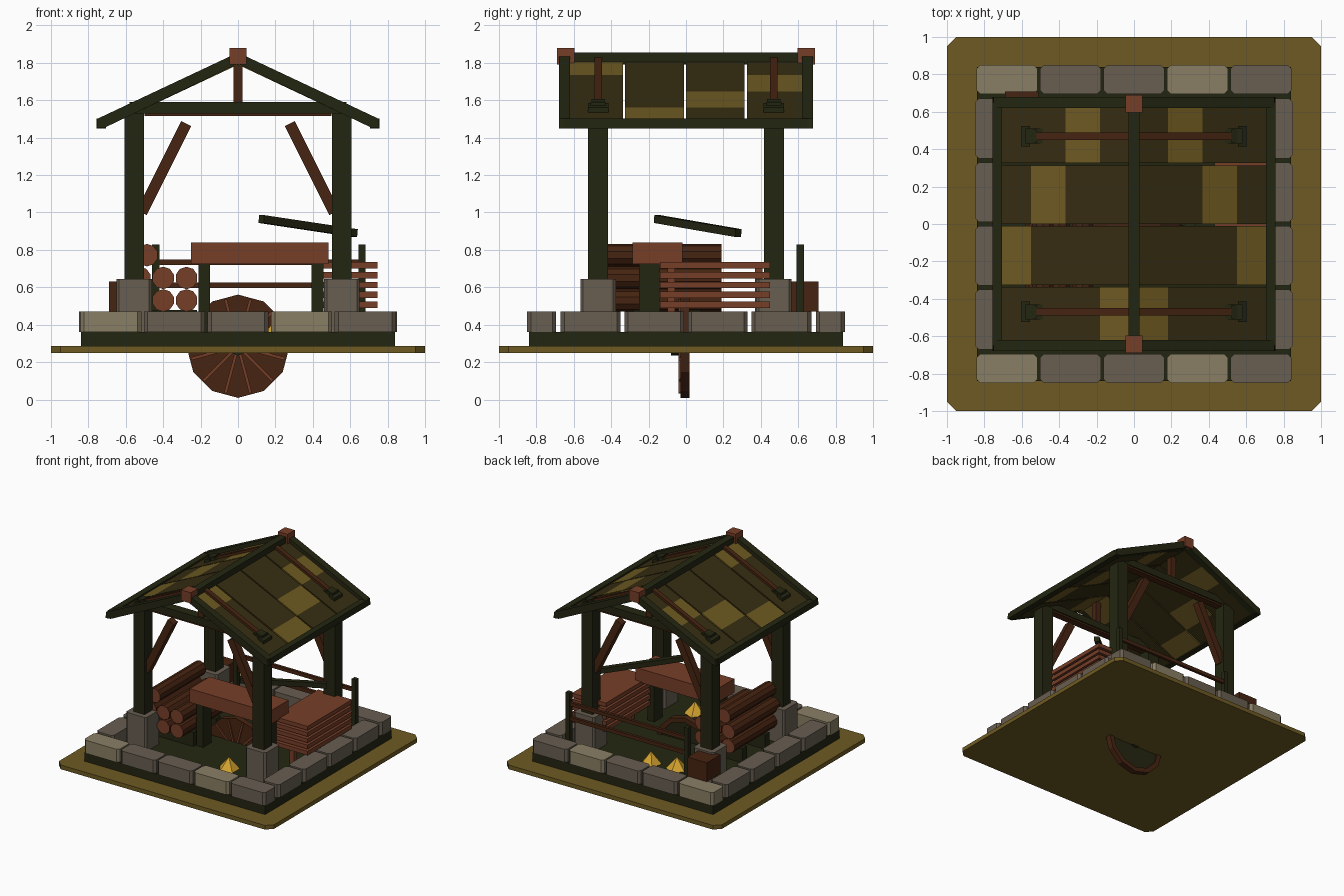
import bpy, bmesh, math
from mathutils import Vector, Matrix

if "Cube" in bpy.data.objects:
    bpy.data.objects.remove(bpy.data.objects["Cube"])


def colour(name, r, g, b):
    m = bpy.data.materials.new(name)
    m.diffuse_color = [(c / 255 / 12.92 if c < 10 else ((c / 255 + 0.055) / 1.055) ** 2.4) for c in (r, g, b)] + [1]
    m.use_nodes = True
    m.node_tree.nodes["Principled BSDF"].inputs["Base Color"].default_value = m.diffuse_color
    return m


OLIVE = colour("olive ground", 110, 90, 34)
DARK = colour("dark timber", 36, 38, 17)
STONE = colour("grey stone", 104, 94, 81)
PALE = colour("pale stone", 138, 127, 101)
BROWN = colour("dark brown wood", 70, 36, 17)
RED = colour("red brown wood", 118, 62, 40)
ROOF = colour("dark olive roof", 54, 45, 17)
GOLD = colour("golden straw", 214, 165, 48)


def finish(name, bm, *mats):
    bmesh.ops.recalc_face_normals(bm, faces=bm.faces)
    me = bpy.data.meshes.new(name)
    bm.to_mesh(me)
    bm.free()
    for m in mats:
        me.materials.append(m)
    ob = bpy.data.objects.new(name, me)
    bpy.context.collection.objects.link(ob)
    return ob


def extrude(bm, pts, a, b, axis, mi=0):
    """Extrude a 2D outline from a to b along axis (pts are xz for y, xy for z)."""
    put = (lambda p, t: (p[0], t, p[1])) if axis == 'y' else (lambda p, t: (p[0], p[1], t))
    lo = [bm.verts.new(put(p, a)) for p in pts]
    hi = [bm.verts.new(put(p, b)) for p in pts]
    n = len(pts)
    faces = [bm.faces.new(lo), bm.faces.new(hi)]
    faces += [bm.faces.new((lo[i], lo[(i + 1) % n], hi[(i + 1) % n], hi[i])) for i in range(n)]
    for f in faces:
        f.material_index = mi
    return faces


def solid(name, mat, pts, a, b, axis='y'):
    bm = bmesh.new()
    extrude(bm, pts, a, b, axis)
    return finish(name, bm, mat)


def box(name, mat, x0, x1, y0, y1, z0, z1):
    return solid(name, mat, [(x0, y0), (x1, y0), (x1, y1), (x0, y1)], z0, z1, 'z')


def block(name, mat, x0, x1, y0, y1, z0, z1, c=0.02):
    """Box with chamfered upright edges."""
    return solid(name, mat, [(x0 + c, y0), (x1 - c, y0), (x1, y0 + c), (x1, y1 - c),
                             (x1 - c, y1), (x0 + c, y1), (x0, y1 - c), (x0, y0 + c)], z0, z1, 'z')


def beam(name, mat, p, q, w, d):
    """Square-ended bar between two points."""
    p, q = Vector(p), Vector(q)
    bm = bmesh.new()
    bmesh.ops.create_cube(bm, size=1)
    bm.transform(Matrix.Translation((p + q) / 2) @ (q - p).to_track_quat('Z', 'Y').to_matrix().to_4x4()
                 @ Matrix.Diagonal((w, d, (q - p).length, 1)))
    return finish(name, bm, mat)


def circle(x, z, r, n):
    return [(x + r * math.sin(2 * math.pi * i / n), z + r * math.cos(2 * math.pi * i / n)) for i in range(n)]


# Ground plate and foundation
block("ground_plate", OLIVE, -1, 1, -1, 1, 0.25, 0.285, 0.05)
box("foundation", DARK, -0.84, 0.84, -0.84, 0.84, 0.285, 0.36)

# Border stones
for s in (-1, 1):
    for i in range(5):
        x = -0.85 + 0.34 * i
        y0, y1 = sorted((s * 0.695, s * 0.85))
        block("border_stone", PALE if i in (0, 3) else STONE, x + 0.007, x + 0.333, y0, y1, 0.36, 0.47)
    for i in range(4):
        y = -0.68 + 0.34 * i
        x0, x1 = sorted((s * 0.695, s * 0.85))
        block("side_stone", STONE, x0, x1, y + 0.01, y + 0.33, 0.36, 0.47)

# Posts, stone feet and knee braces
for sx in (-1, 1):
    for sy in (-1, 1):
        x, y = sx * 0.555, sy * 0.47
        block("post_foot", STONE, x - 0.095, x + 0.095, y - 0.095, y + 0.095, 0.36, 0.645, 0.015)
        box("post", DARK, x - 0.053, x + 0.053, y - 0.053, y + 0.053, 0.6, 1.53)
        beam("knee_brace", BROWN, (sx * 0.515, y, 1.0), (sx * 0.277, y, 1.475), 0.06, 0.06)

# Gable frames
for s in (-1, 1):
    y = s * 0.47
    box("tie_beam", DARK, -0.58, 0.58, y - 0.04, y + 0.04, 1.53, 1.59)
    box("tie_trim", BROWN, -0.5, 0.5, y - 0.03, y + 0.03, 1.515, 1.53)
    box("king_post", BROWN, -0.025, 0.025, y - 0.025, y + 0.025, 1.59, 1.79)
    y0, y1 = sorted((s * 0.62, s * 0.68))
    solid("rake_board", DARK, [(0, 1.855), (0.75, 1.502), (0.757, 1.45), (0.71, 1.455), (0, 1.795),
                               (-0.71, 1.455), (-0.757, 1.45), (-0.75, 1.502)], y0, y1)
    y0, y1 = sorted((s * 0.595, s * 0.69))
    box("ridge_cap", RED, -0.045, 0.045, y0, y1, 1.79, 1.88)
    x0, x1 = sorted((s * 0.705, s * 0.757))
    box("eave_beam", DARK, x0, x1, -0.65, 0.65, 1.45, 1.502)
box("ridge_beam", DARK, -0.03, 0.03, -0.65, 0.65, 1.79, 1.855)


# Roof panels: four strips, each with one paler cell per side
def slope(x, lift=0.0):
    return 1.82 - 0.47 * abs(x) + lift


def slab(x0, x1, low, high):
    return [(x0, slope(x0, low)), (x1, slope(x1, low)), (x1, slope(x1, high)), (x0, slope(x0, high))]


strips = [(-0.63, -0.338, 0), (-0.325, -0.012, 3), (0.0, 0.313, 2), (0.325, 0.63, 1)]
cells = [0, 0.183, 0.367, 0.55, 0.72]
for y0, y1, pale in strips:
    bm = bmesh.new()
    for s in (-1, 1):
        for i in range(4):
            extrude(bm, slab(s * cells[i], s * cells[i + 1], -0.03, 0), y0, y1, 'y', int(i == pale))
    finish("roof_strip", bm, ROOF, OLIVE)

# Roof battens with end brackets
for s in (-1, 1):
    for y in (-0.47, 0.47):
        solid("roof_batten", BROWN, slab(s * 0.02, s * 0.55, -0.01, 0.022), y - 0.02, y + 0.02)
        solid("bracket_collar", DARK, slab(s * 0.52, s * 0.56, -0.01, 0.03), y - 0.036, y + 0.036)
        solid("bracket_plate", DARK, slab(s * 0.555, s * 0.605, -0.01, 0.025), y - 0.055, y + 0.055)

# Workbench
box("bench_top", RED, -0.25, 0.485, -0.285, -0.02, 0.725, 0.84)
for x in (-0.18, 0.425):
    box("bench_leg", DARK, x - 0.031, x + 0.031, -0.25, -0.14, 0.36, 0.725)

# Log pile
for x, z in [(-0.525, 0.53), (-0.4, 0.53), (-0.275, 0.53), (-0.525, 0.65), (-0.4, 0.65), (-0.275, 0.65),
             (-0.487, 0.772)]:
    bm = bmesh.new()
    for f in extrude(bm, circle(x, z, 0.06, 10), -0.42, 0.19, 'y')[:2]:
        f.material_index = 1
    finish("log", bm, BROWN, RED)
for y in (-0.25, 0.05):
    box("log_bearer", DARK, -0.58, -0.22, y - 0.03, y + 0.03, 0.36, 0.48)

# Plank stack
for i in range(5):
    z = 0.49 + 0.0525 * i
    box("plank", RED, 0.43, 0.745, -0.14, 0.45, z, z + 0.034)
for y in (-0.08, 0.39):
    box("plank_spacer", RED, 0.55, 0.59, y - 0.02, y + 0.02, 0.36, 0.7)

# Loose slanted bar
beam("loose_bar", DARK, (0.125, -0.155, 0.965), (0.625, 0.28, 0.89), 0.042, 0.042)

# Back fence and crate
for x in (-0.44, 0.662):
    box("fence_post", DARK, x - 0.019, x + 0.019, 0.59, 0.63, 0.36, 0.828)
for z in (0.61, 0.733):
    box("fence_rail", BROWN, -0.44, 0.662, 0.598, 0.622, z - 0.015, z + 0.015)
box("crate", BROWN, -0.69, -0.51, 0.53, 0.708, 0.47, 0.63)

# Wheel standing through the floor
ZC = 0.285
solid("wheel_disc", BROWN, circle(0, ZC, 0.272, 12), -0.03, 0.0)
bm = bmesh.new()
outer, inner = circle(0, ZC, 0.276, 12), circle(0, ZC, 0.235, 12)
for i in range(12):
    j = (i + 1) % 12
    extrude(bm, [outer[i], outer[j], inner[j], inner[i]], -0.03, 0.02, 'y')
finish("wheel_rim", bm, BROWN)
solid("wheel_back", DARK, circle(0, ZC, 0.235, 12), 0.0, 0.008)
for i in range(12):
    a = math.radians(15 + 30 * i)
    d = Vector((math.sin(a), 0, math.cos(a)))
    c = Vector((0, -0.032, ZC))
    beam("wheel_spoke", RED, c + d * 0.04, c + d * 0.26, 0.016, 0.016)
solid("wheel_hub", DARK, circle(0, ZC, 0.05, 8), -0.08, 0.02)

# Straw heaps
for x, y, turn in [(0.23, -0.45, 0.3), (-0.01, 0.48, 0.7), (-0.23, 0.45, 0.1)]:
    bm = bmesh.new()
    bmesh.ops.create_cone(bm, cap_ends=True, segments=5, radius1=0.085, radius2=0, depth=0.1)
    bm.transform(Matrix.Translation((x, y, 0.41)) @ Matrix.Rotation(turn, 4, 'Z'))
    finish("straw_heap", bm, GOLD)
